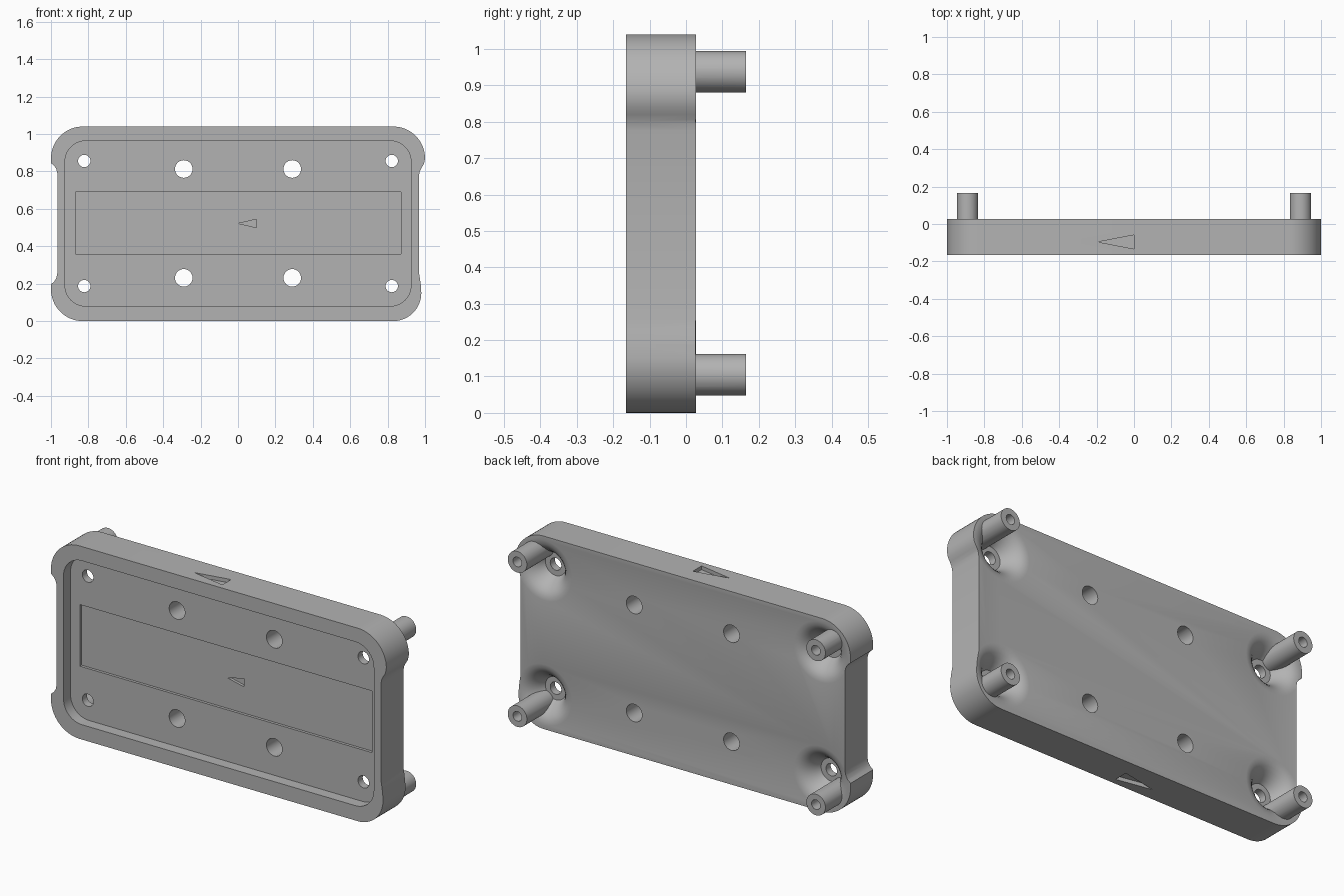
import bpy, bmesh, math

if "Cube" in bpy.data.objects:
    bpy.data.objects.remove(bpy.data.objects["Cube"])

grey = bpy.data.materials.new("plain grey")
grey.diffuse_color = (0.45, 0.45, 0.45, 1)
grey.use_nodes = True
grey.node_tree.nodes["Principled BSDF"].inputs["Base Color"].default_value = grey.diffuse_color

BACK, FRONT, FLOOR = 0.027, -0.165, -0.105


def arc(cx, cz, r, a0, a1, n=16):
    return [(cx + r * math.cos(math.radians(a0 + (a1 - a0) * i / n)),
             cz + r * math.sin(math.radians(a0 + (a1 - a0) * i / n))) for i in range(n + 1)]


def prism(name, pts, a, b, axis="y"):
    """Extrude a 2D outline from a to b along y (outline x,z) or z (outline x,y)."""
    bm = bmesh.new()
    place = (lambda p, d: (p[0], d, p[1])) if axis == "y" else (lambda p, d: (p[0], p[1], d))
    lo = [bm.verts.new(place(p, a)) for p in pts]
    hi = [bm.verts.new(place(p, b)) for p in pts]
    bm.faces.new(lo)
    bm.faces.new(hi)
    for i in range(len(pts)):
        j = (i + 1) % len(pts)
        bm.faces.new((lo[i], lo[j], hi[j], hi[i]))
    return finish(name, bm)


def lathe(name, cx, cz, profile, n=40):
    """Closed solid turned about a y-direction axis; profile is (radius, y)."""
    bm = bmesh.new()
    rings = [[bm.verts.new((cx + r * math.cos(2 * math.pi * k / n), y,
                            cz + r * math.sin(2 * math.pi * k / n))) for k in range(n)]
             for r, y in profile]
    for p, q in zip(rings, rings[1:]):
        for k in range(n):
            m = (k + 1) % n
            bm.faces.new((p[k], p[m], q[m], q[k]))
    bm.faces.new(rings[0])
    bm.faces.new(rings[-1])
    return finish(name, bm)


def finish(name, bm):
    bmesh.ops.recalc_face_normals(bm, faces=bm.faces)
    me = bpy.data.meshes.new(name)
    bm.to_mesh(me)
    bm.free()
    me.materials.append(grey)
    ob = bpy.data.objects.new(name, me)
    bpy.context.collection.objects.link(ob)
    return ob


def combine(ob, other, op="DIFFERENCE"):
    mod = ob.modifiers.new("combine", "BOOLEAN")
    mod.operation, mod.solver, mod.object = op, "EXACT", other
    bpy.context.view_layer.objects.active = ob
    bpy.ops.object.modifier_apply(modifier=mod.name)
    bpy.data.objects.remove(other)


# Housing outline with notched left side and softly waisted right side
outline = (arc(0.83, 0.87, 0.17, 0, 90) + arc(-0.83, 0.87, 0.17, 90, 180)
           + [(-1, 0.845), (-0.984, 0.832), (-0.972, 0.815), (-0.966, 0.79),
              (-0.966, 0.255), (-0.972, 0.228), (-0.984, 0.21), (-1, 0.197)]
           + arc(-0.83, 0.17, 0.17, 180, 270) + arc(0.83, 0.15, 0.15, 270, 360)
           + [(0.978, 0.19), (0.973, 0.225), (0.967, 0.26),
              (0.967, 0.775), (0.972, 0.80), (0.982, 0.82), (0.994, 0.84)])
housing = prism("housing", outline, FRONT, BACK)

# Front cavity with rounded corners, long shallow recess and floor arrow
R = 0.11
cavity = (arc(0.925 - R, 0.963 - R, R, 0, 90) + arc(-0.925 + R, 0.963 - R, R, 90, 180)
          + arc(-0.925 + R, 0.08 + R, R, 180, 270) + arc(0.925 - R, 0.08 + R, R, 270, 360))
combine(housing, prism("cavity", cavity, FRONT - 0.1, FLOOR))
slot = [(-0.87, 0.358), (0.872, 0.358), (0.872, 0.69), (-0.87, 0.69)]
combine(housing, prism("recess", slot, FRONT, FLOOR + 0.015))
combine(housing, prism("floor_arrow", [(0, 0.522), (0.098, 0.5), (0.098, 0.544)],
                       FRONT, FLOOR + 0.03))

# Arrows cut in the top and bottom edges
edge_arrow = [(-0.193, -0.096), (0, -0.133), (0, -0.059)]
combine(housing, prism("top_arrow", edge_arrow, 1.02, 1.1, "z"))
combine(housing, prism("bottom_arrow", edge_arrow, -0.06, 0.02, "z"))

corners = [(sx, top) for sx in (-1, 1) for top in (False, True)]

# Flared dishes in the back around the corner screw holes
for sx, top in corners:
    combine(housing, lathe("dish", sx * 0.822, 0.856 if top else 0.187,
                           [(0.165, 0.06), (0.165, BACK + 0.0005), (0.14, 0.023), (0.12, 0.013),
                            (0.103, -0.002), (0.088, -0.02), (0.074, -0.042), (0.062, -0.065)]))

# Standoff posts rooted in the dishes
for sx, top in corners:
    px, pz = sx * 0.89, 0.937 if top else 0.105
    combine(housing, lathe("post", px, pz, [(0.057, -0.085), (0.057, 0.165)]), "UNION")
    combine(housing, lathe("post_bore", px, pz, [(0.026, 0.03), (0.026, 0.2)], 24))

# Screw holes at the corners and larger mounting holes in the middle
for sx, top in corners:
    combine(housing, lathe("screw_hole", sx * 0.822, 0.856 if top else 0.187,
                           [(0.033, -0.2), (0.033, 0.2)], 32))
    combine(housing, lathe("mount_hole", sx * 0.29, 0.813 if top else 0.231,
                           [(0.047, -0.2), (0.047, 0.2)], 32))

bpy.ops.object.select_all(action="DESELECT")
housing.select_set(True)
bpy.context.view_layer.objects.active = housing
bpy.ops.object.shade_smooth_by_angle(angle=math.radians(32))
